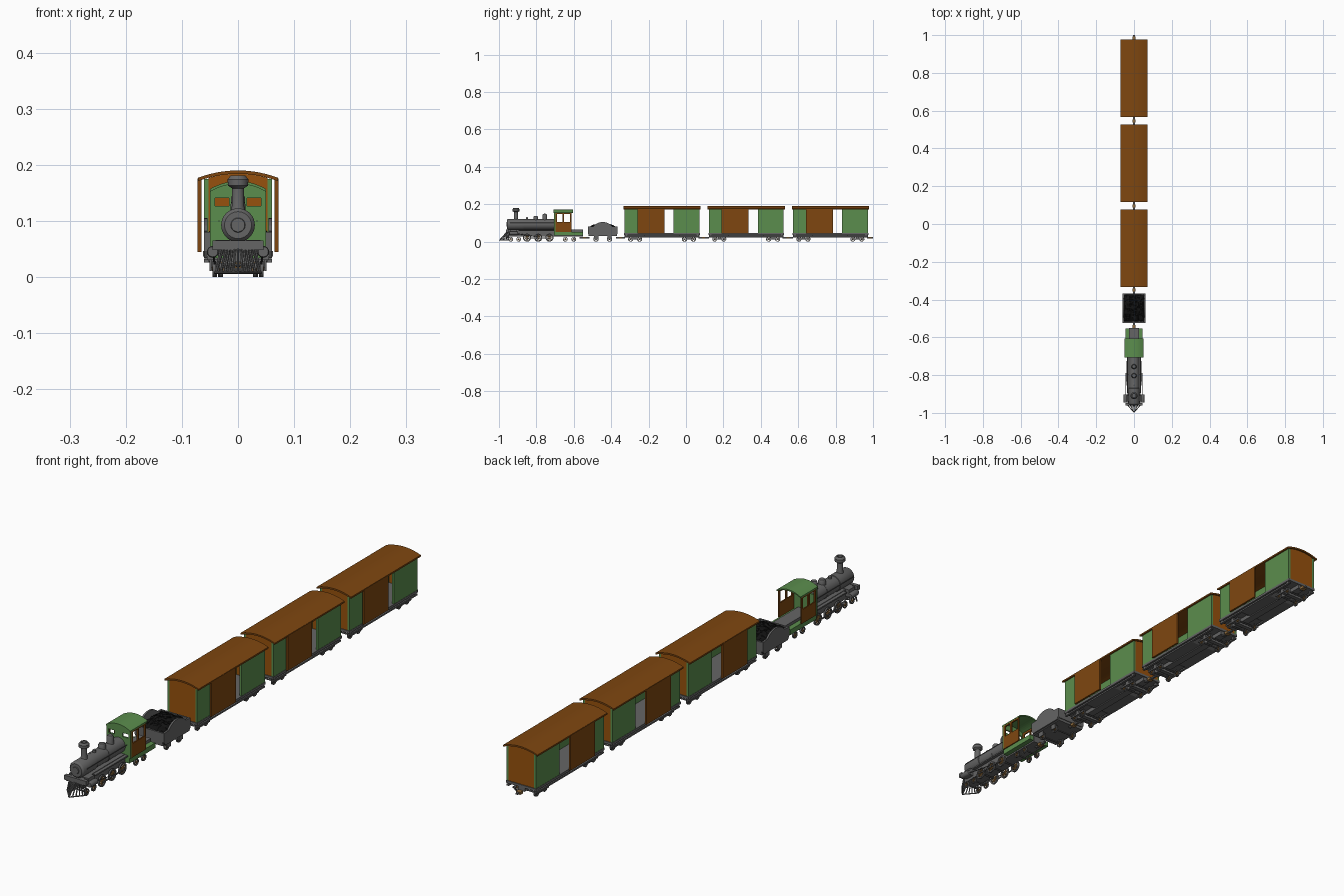
import bpy, bmesh, math, random
from mathutils import Matrix, Vector

if "Cube" in bpy.data.objects:
    bpy.data.objects.remove(bpy.data.objects["Cube"])

random.seed(4)

def material(name, r, g, b):
    m = bpy.data.materials.new(name)
    m.diffuse_color = (r, g, b, 1)
    m.use_nodes = True
    m.node_tree.nodes["Principled BSDF"].inputs["Base Color"].default_value = m.diffuse_color
    return m

GREY = material("iron grey", 0.13, 0.13, 0.13)
GREEN = material("leaf green", 0.105, 0.27, 0.075)
BROWN = material("roof brown", 0.21, 0.062, 0.005)
ORANGE = material("end wall orange", 0.31, 0.083, 0.004)
TAN = material("brass tan", 0.30, 0.16, 0.05)
COAL = material("coal black", 0.006, 0.006, 0.006)

def finish(name, bm, mat, smooth=False):
    bmesh.ops.remove_doubles(bm, verts=bm.verts, dist=1e-6)
    bmesh.ops.recalc_face_normals(bm, faces=bm.faces)
    me = bpy.data.meshes.new(name)
    bm.to_mesh(me)
    bm.free()
    me.materials.append(mat)
    ob = bpy.data.objects.new(name, me)
    bpy.context.collection.objects.link(ob)
    if smooth:
        bpy.context.view_layer.objects.active = ob
        ob.select_set(True)
        bpy.ops.object.shade_smooth_by_angle(angle=math.radians(35))
        ob.select_set(False)
    return ob

def box(name, x, y, z, mat):
    """Box from (low, high) ranges."""
    bm = bmesh.new()
    lo, hi = Vector((x[0], y[0], z[0])), Vector((x[1], y[1], z[1]))
    bmesh.ops.create_cube(bm, size=1, matrix=Matrix.Translation((lo + hi) / 2) @ Matrix.Diagonal((*(hi - lo), 1)))
    return finish(name, bm, mat)

def pair(name, x, y, z, mat):
    """Box on both sides of the train."""
    box(name + "_right", x, y, z, mat)
    box(name + "_left", (-x[1], -x[0]), y, z, mat)

def prism(name, pts, a, b, axis, mat):
    """Profile of (x,z) extruded along Y, or of (y,z) along X."""
    bm = bmesh.new()
    place = (lambda p, t: (p[0], t, p[1])) if axis == 'Y' else (lambda p, t: (t, p[0], p[1]))
    A = [bm.verts.new(place(p, a)) for p in pts]
    B = [bm.verts.new(place(p, b)) for p in pts]
    bm.faces.new(A)
    bm.faces.new(B)
    for i in range(len(pts)):
        j = (i + 1) % len(pts)
        bm.faces.new((A[i], A[j], B[j], B[i]))
    return finish(name, bm, mat)

def lathe(name, profile, loc, axis, mat, seg=28):
    """Turn (radius, height) points about an axis."""
    rot = {'X': Matrix.Rotation(math.pi / 2, 4, 'Y'), 'Y': Matrix.Rotation(-math.pi / 2, 4, 'X'), 'Z': Matrix()}[axis]
    bm = bmesh.new()
    verts = [bm.verts.new((r, 0, h)) for r, h in profile]
    edges = [bm.edges.new(e) for e in zip(verts, verts[1:])]
    bmesh.ops.spin(bm, geom=verts + edges, cent=(0, 0, 0), axis=(0, 0, 1), angle=2 * math.pi, steps=seg)
    bm.transform(Matrix.Translation(loc) @ rot)
    return finish(name, bm, mat, True)

def rod(name, p, q, r, mat, seg=6):
    p, q = Vector(p), Vector(q)
    bm = bmesh.new()
    rot = (q - p).to_track_quat('Z', 'Y').to_matrix().to_4x4()
    bmesh.ops.create_cone(bm, cap_ends=True, segments=seg, radius1=r, radius2=r, depth=(q - p).length,
                          matrix=Matrix.Translation((p + q) / 2) @ rot)
    return finish(name, bm, mat)

def arch(w, edge, top, n=14):
    return [(w * (2 * i / n - 1), edge + (top - edge) * (1 - (2 * i / n - 1) ** 2)) for i in range(n + 1)]

def arched_roof(name, w, edge, top, t, a, b, mat):
    prism(name, arch(w, edge, top) + arch(w, edge - t, top - t)[::-1], a, b, 'Y', mat)

def wheelset(name, y, r, x, spokes):
    """Two spoked wheels on an axle."""
    rod(name + "_axle", (-x, y, r), (x, y, r), 0.003, GREY, 8)
    for s in (-1, 1):
        lathe(name + "_rim", [(r * .74, -.003), (r, -.003), (r, .003), (r * .74, .003), (r * .74, -.003)],
              (s * x, y, r), 'X', GREY, 24)
        lathe(name + "_hub", [(0, -.004), (r * .28, -.004), (r * .28, .004), (0, .004)], (s * x, y, r), 'X', TAN, 12)
        for k in range(spokes):
            a = k * 2 * math.pi / spokes
            rod(name + "_spoke", (s * x, y, r), (s * x, y + .78 * r * math.cos(a), r + .78 * r * math.sin(a)),
                r * .09, TAN, 5)

def coupler(name, a, b):
    box(name + "_bar", (-.004, .004), (a, b), (.018, .024), GREY)
    m = (a + b) / 2
    box(name + "_knuckle", (-.009, .009), (m - .008, m + .008), (.016, .026), TAN)

def truck(name, y, x, half):
    """Four-wheel truck with side frames."""
    for d in (-half, half):
        wheelset(name + "_wheel", y + d, .0135, x, 6)
    pair(name + "_side_frame", (x + .005, x + .009), (y - half - .013, y + half + .013), (.012, .018), GREY)
    box(name + "_bolster", (-x - .008, x + .008), (y - .008, y + .008), (.014, .03), GREY)

# ---- Box cars
for n, c in enumerate((-.128, .322, .772)):
    p = f"car{n + 1}_"
    E = .2
    arched_roof(p + "roof", .071, .177, .19, .006, c - .206, c + .206, BROWN)
    for s in (-1, 1):
        y = sorted((c + s * E, c + s * (E - .006)))
        prism(p + "end_wall", [(-.053, .045)] + arch(.053, .1765, .184) + [(.053, .045)], *y, 'Y', ORANGE)
        pair(p + "side_wall", (.053, .061), sorted((c + s * E, c + s * .062)), (.045, .175), GREEN)
        truck(p + "truck", c + s * .144, .04, .024)
        pair(p + "sill_post", (.05, .06), (c + s * .19 - .005, c + s * .19 + .005), (.028, .038), GREY)
    pair(p + "sliding_door", (.065, .072), (c - .131, c + .013), (.045, .176), BROWN)
    box(p + "floor", (-.062, .062), (c - .203, c + .203), (.037, .046), GREY)
    pair(p + "lower_sill", (.052, .061), (c - .2, c + .2), (.026, .032), GREY)
    prism(p + "underframe", [(c - .1, .037), (c - .08, .026), (c + .08, .026), (c + .1, .037)], -.052, .052, 'X', GREY)
    box(p + "centre_beam", (-.014, .014), (c - .2, c + .2), (.022, .037), GREY)
    coupler(p + "coupler", c + .195, c + .228 if n == 2 else c + .25)

# ---- Tender
T = -.445
side = [(T - .078, .046), (T - .07, .034), (T + .07, .034), (T + .078, .046), (T + .078, .08)]
side += [(T + .05 - .1 * i / 10, .082 + .023 * math.sin(math.pi * i / 10) ** .7) for i in range(11)]
side += [(T - .078, .08)]
for s in (-1, 1):
    prism("tender_side", side, s * .054, s * .061, 'X', GREY)
    box("tender_end", (-.055, .055), sorted((T + s * .078, T + s * .072)), (.04, .08), GREY)
    wheelset("tender_wheel", T + s * .036, .0145, .042, 6)
    pair("tender_axle_frame", (.047, .051), (T + s * .036 - .012, T + s * .036 + .012), (.011, .035), GREY)
box("tender_floor", (-.055, .055), (T - .075, T + .075), (.03, .045), GREY)
bm = bmesh.new()
bmesh.ops.create_grid(bm, x_segments=14, y_segments=18, size=1)
for v in bm.verts:
    u, w = v.co.x, v.co.y
    hump = (1 - u ** 4) * (1 - w ** 4)
    v.co = (u * .054, T + w * .072, .074 + .016 * hump + random.uniform(-.004, .006))
finish("coal_load", bm, COAL)
coupler("tender_rear_coupler", T + .07, -.325)
coupler("tender_front_coupler", -.57, T - .07)

# ---- Locomotive boiler, stack and domes
lathe("boiler", [(0, -.96), (.012, -.96), (.013, -.957), (.024, -.957), (.029, -.952), (.03, -.95), (.03, -.87),
                 (.028, -.869), (.028, -.80), (.029, -.80), (.029, -.795), (.028, -.795), (.028, -.70), (0, -.70)],
      (0, 0, .0925), 'Y', GREY, 36)
lathe("smokestack", [(0, .115), (.014, .115), (.011, .126), (.0105, .158), (.018, .163), (.0185, .174),
                     (.013, .181), (.009, .181), (.009, .17), (0, .17)], (0, -.909, 0), 'Z', GREY)
for name, y, r, top in (("sand_dome", -.803, .013, .138), ("steam_dome", -.755, .0125, .15)):
    lathe(name, [(0, .11), (r + .003, .11), (r, .122), (r, top - .008), (r * .75, top - .002), (0, top)], (0, y, 0), 'Z', GREY)
lathe("bell", [(0, .115), (.006, .115), (.006, .128), (0, .133)], (0, -.85, 0), 'Z', GREY, 16)
box("main_frame", (-.026, .026), (-.955, -.55), (.028, .064), GREY)
box("front_beam", (-.045, .045), (-.962, -.948), (.048, .065), GREY)
box("cylinder_saddle", (-.04, .04), (-.94, -.905), (.038, .066), GREY)

# ---- Running gear
for y in (-.85, -.79, -.73):
    wheelset("driving_wheel", y, .0215, .033, 10)
for y in (-.937, -.895, -.645, -.60):
    wheelset("small_wheel", y, .0125, .03, 6)
for s in (-1, 1):
    lathe("steam_cylinder", [(0, -.945), (.009, -.945), (.0105, -.94), (.0105, -.907), (.009, -.902), (0, -.902)],
          (s * .045, 0, .045), 'Y', GREY, 20)
    rod("piston_rod", (s * .044, -.905, .043), (s * .042, -.79, .024), .002, GREY)
    rod("handrail", (s * .034, -.94, .1), (s * .034, -.705, .1), .0013, GREY)
pair("side_rod", (.038, .041), (-.855, -.725), (.017, .022), GREY)
pair("running_board", (.02, .038), (-.895, -.705), (.057, .062), GREY)

# ---- Cowcatcher
for i in range(-5, 6):
    t = i / 5
    rod("cowcatcher_bar", (t * .026, -.958, .052), (t * .039, -.997 + .045 * abs(t), .008), .0022, GREY)
for s in (-1, 1):
    rod("cowcatcher_rail", (0, -.9975, .008), (s * .041, -.95, .008), .0025, GREY)
    rod("cowcatcher_brace", (s * .039, -.952, .008), (s * .03, -.945, .052), .0025, GREY)

# ---- Cab
box("cab_floor", (-.045, .045), (-.705, -.552), (.034, .053), GREEN)
arched_roof("cab_roof", .05, .157, .171, .005, -.708, -.605, GREEN)
front = (-.705, -.699)
box("cab_front_lower", (-.05, .05), front, (.053, .127), GREEN)
box("cab_front_middle", (-.016, .016), front, (.127, .141), GREEN)
pair("cab_front_edge", (.041, .05), front, (.127, .141), GREEN)
prism("cab_front_upper", [(-.05, .141)] + arch(.05, .154, .168) + [(.05, .141)], *front, 'Y', GREEN)
pair("cab_side_lower", (.044, .049), (-.699, -.612), (.053, .105), BROWN)
pair("cab_side_top_rail", (.044, .049), (-.699, -.612), (.147, .155), BROWN)
for y in (-.699, -.661, -.620):
    pair("cab_side_post", (.044, .049), (y, y + .008), (.105, .147), BROWN)
